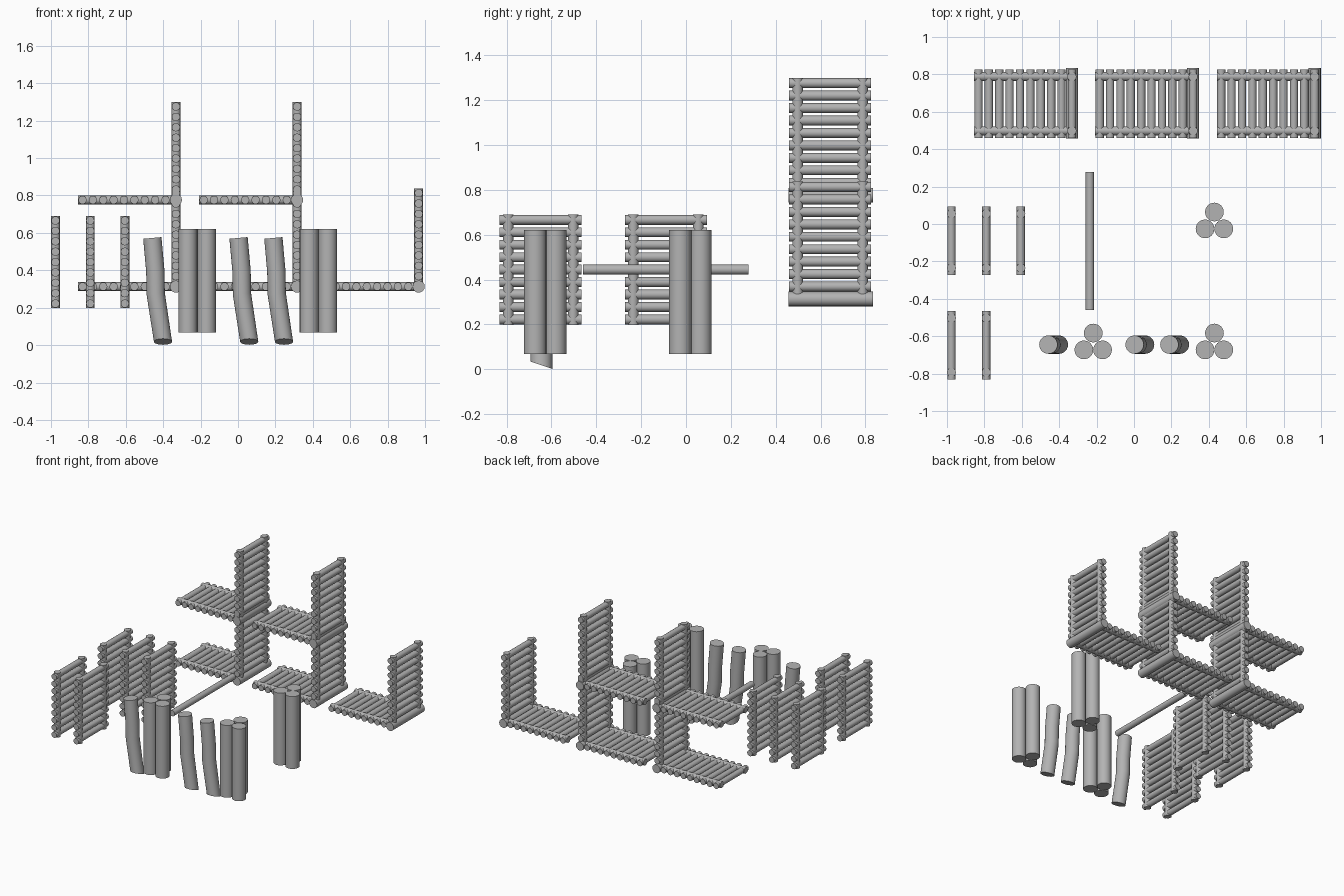
import bpy
import bmesh
from math import sin, cos, pi
from mathutils import Vector

cube = bpy.data.objects.get("Cube")
if cube:
    bpy.data.objects.remove(cube, do_unlink=True)

wood = bpy.data.materials.new("grey_wood")
wood.use_nodes = True
grey = (0.45, 0.45, 0.45, 1)
wood.diffuse_color = grey
wood.node_tree.nodes["Principled BSDF"].inputs["Base Color"].default_value = grey

PITCH = 0.0555      # spacing of slats
SLATS = 9
SLAT_R, RAIL_R, HINGE_R = 0.022, 0.024, 0.0325
HALF, RAIL_Y = 0.183, 0.145


def tube(bm, points, r, sides=16):
    """Capped round log through a list of points; returns its rings."""
    pts = [Vector(p) for p in points]
    rings = []
    for i, p in enumerate(pts):
        d = (pts[min(i + 1, len(pts) - 1)] - pts[max(i - 1, 0)]).normalized()
        ref = Vector((1, 0, 0)) if abs(d.x) < 0.8 else Vector((0, 1, 0))
        u = d.cross(ref).normalized()
        v = d.cross(u)
        rings.append([bm.verts.new(p + r * (u * cos(2 * pi * k / sides) + v * sin(2 * pi * k / sides)))
                      for k in range(sides)])
    for a, b in zip(rings, rings[1:]):
        for k in range(sides):
            n = (k + 1) % sides
            bm.faces.new((a[k], a[n], b[n], b[k]))
    bm.faces.new(rings[0][::-1])
    bm.faces.new(rings[-1])
    return rings


def finish(bm, name):
    bmesh.ops.recalc_face_normals(bm, faces=bm.faces)
    mesh = bpy.data.meshes.new(name)
    bm.to_mesh(mesh)
    bm.free()
    mesh.materials.append(wood)
    ob = bpy.data.objects.new(name, mesh)
    bpy.context.collection.objects.link(ob)
    bpy.ops.object.select_all(action='DESELECT')
    ob.select_set(True)
    bpy.context.view_layer.objects.active = ob
    bpy.ops.object.shade_smooth_by_angle(angle=0.7)


def slat_panel(bm, first, step, rail_end):
    """Slats along y repeated by step, with two rails from before the first slat to rail_end."""
    first, step, rail_end = Vector(first), Vector(step), Vector(rail_end)
    side = Vector((0, HALF, 0))
    for i in range(SLATS):
        c = first + step * i
        tube(bm, [c - side, c + side], SLAT_R)
    start = first - step.normalized() * RAIL_R
    for s in (-RAIL_Y, RAIL_Y):
        off = Vector((0, s, 0))
        tube(bm, [start + off, rail_end + off], RAIL_R)


# Upright fence panels
for i, (x, y) in enumerate([(-0.976, -0.648), (-0.79, -0.648),
                            (-0.976, -0.09), (-0.79, -0.09), (-0.605, -0.09)]):
    bm = bmesh.new()
    z = 0.222
    slat_panel(bm, (x, y, z), (0, 0, PITCH), (x, y, z + PITCH * (SLATS - 1) + RAIL_R))
    finish(bm, f"fence_panel_{i + 1}")

# L-shaped benches: seat slats, back slats and a thick corner log
for i, (x, z) in enumerate([(-0.332, 0.313), (0.316, 0.313), (0.966, 0.313),
                            (-0.332, 0.776), (0.316, 0.776)]):
    y = 0.643
    corner = (x, y, z)
    bm = bmesh.new()
    slat_panel(bm, (x - PITCH * SLATS, y, z), (PITCH, 0, 0), corner)
    finish(bm, f"bench_seat_{i + 1}")
    bm = bmesh.new()
    slat_panel(bm, (x, y, z + PITCH * SLATS), (0, 0, -PITCH), corner)
    finish(bm, f"bench_back_{i + 1}")
    bm = bmesh.new()
    tube(bm, [(x, y - 0.186, z), (x, y + 0.191, z)], HINGE_R)
    finish(bm, f"bench_corner_log_{i + 1}")

# Bundles of three straight logs
for i, (x, y) in enumerate([(-0.218, -0.673), (0.43, -0.673), (0.43, -0.026)]):
    bm = bmesh.new()
    for dx, dy in [(-0.05, 0), (0.05, 0), (0, 0.09)]:
        tube(bm, [(x + dx, y + dy, 0.067), (x + dx, y + dy, 0.62)], 0.05, 24)
    finish(bm, f"log_bundle_{i + 1}")

# Bent logs with a slanted foot
for i, x in enumerate([-0.458, 0.003, 0.189]):
    y = -0.645
    bm = bmesh.new()
    rings = tube(bm, [(x + 0.057, y, 0.018), (x + 0.018, y, 0.275),
                      (x + 0.016, y, 0.395), (x, y, 0.573)], 0.049, 24)
    for v in rings[0]:
        v.co.z = 0.018 - 0.33 * (v.co.y - y)
    finish(bm, f"bent_log_{i + 1}")

# Long horizontal pole
bm = bmesh.new()
tube(bm, [(-0.236, -0.46, 0.444), (-0.236, 0.278, 0.444)], 0.0225)
finish(bm, "long_pole")
